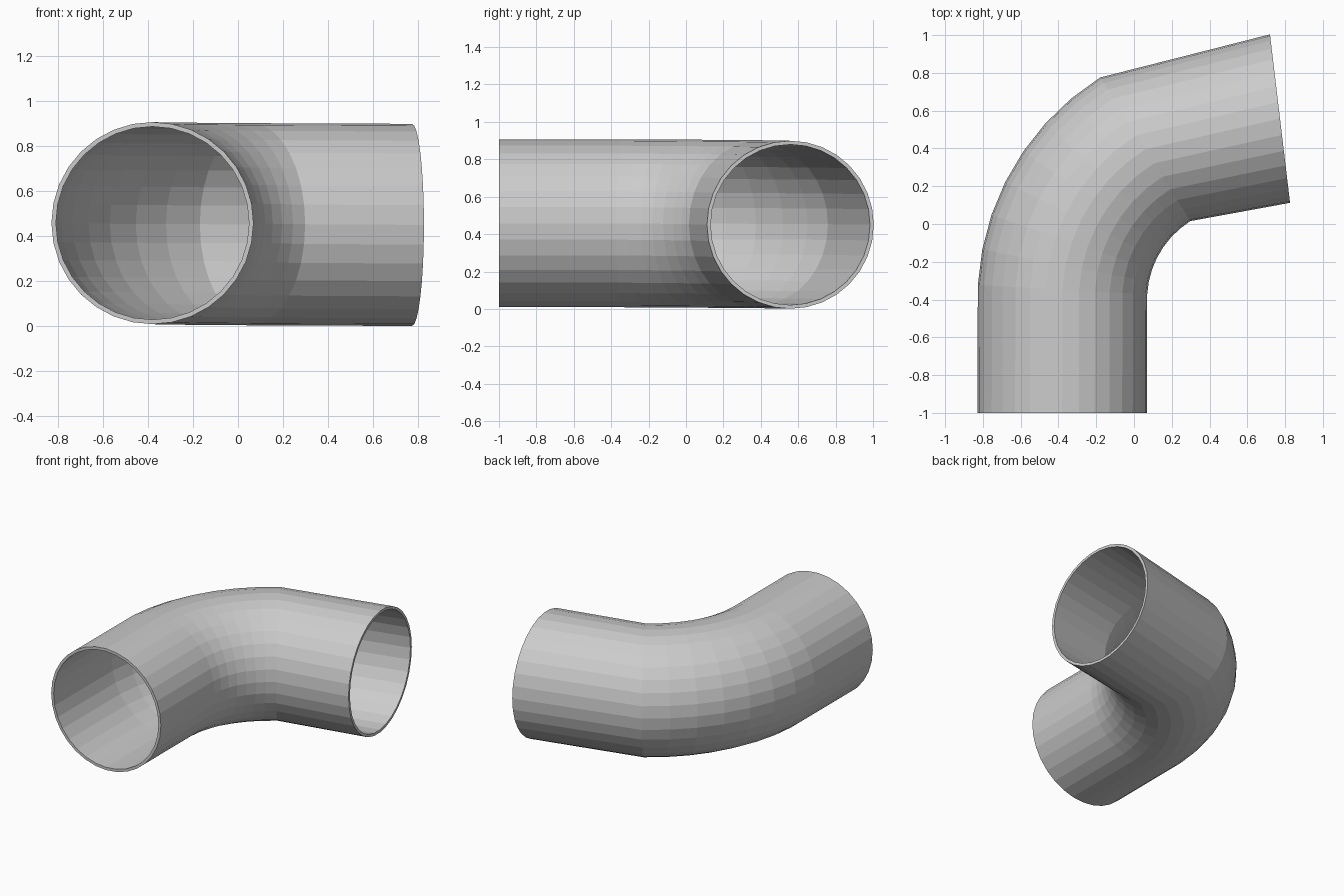
import bpy, bmesh
from math import sin, cos, radians, pi

cube = bpy.data.objects.get("Cube")
if cube:
    bpy.data.objects.remove(cube, do_unlink=True)

SIDES = 32
OUTER, WALL = 0.449, 0.02
BEND_R = 0.94
BEND_X, BEND_Y = 0.56, -0.4
STEPS = 7

# Centre line stations: (x, y, z, heading turned from +y towards +x)
stations = [(-0.38, -1.0, 0.458, 0.0)]
for i in range(STEPS + 1):
    t = i / STEPS
    a = radians(3.2 + 54.6 * t)
    stations.append((BEND_X - BEND_R * cos(a), BEND_Y + BEND_R * sin(a),
                     0.458 - 0.005 * t, a))
stations.append((0.773, 0.558, 0.45, radians(83.2)))


def add_ring(bm, station, radius):
    x, y, z, a = station
    ring = []
    for k in range(SIDES):
        u = 2 * pi * k / SIDES
        side = radius * cos(u)
        ring.append(bm.verts.new((x + side * cos(a), y - side * sin(a),
                                  z + radius * sin(u))))
    return ring


# Outer skin forwards, inner skin backwards, joined by the two end rims
bm = bmesh.new()
rings = [add_ring(bm, s, OUTER) for s in stations]
rings += [add_ring(bm, s, OUTER - WALL) for s in reversed(stations)]
for r, ring in enumerate(rings):
    following = rings[(r + 1) % len(rings)]
    for k in range(SIDES):
        n = (k + 1) % SIDES
        bm.faces.new((ring[k], ring[n], following[n], following[k]))
bmesh.ops.recalc_face_normals(bm, faces=bm.faces)

mesh = bpy.data.meshes.new("pipe_elbow")
bm.to_mesh(mesh)
bm.free()
pipe = bpy.data.objects.new("pipe_elbow", mesh)
bpy.context.collection.objects.link(pipe)

# Plain grey finish
grey = bpy.data.materials.new("light_grey")
grey.use_nodes = True
color = (0.6, 0.6, 0.6, 1.0)
grey.diffuse_color = color
grey.node_tree.nodes["Principled BSDF"].inputs["Base Color"].default_value = color
mesh.materials.append(grey)
